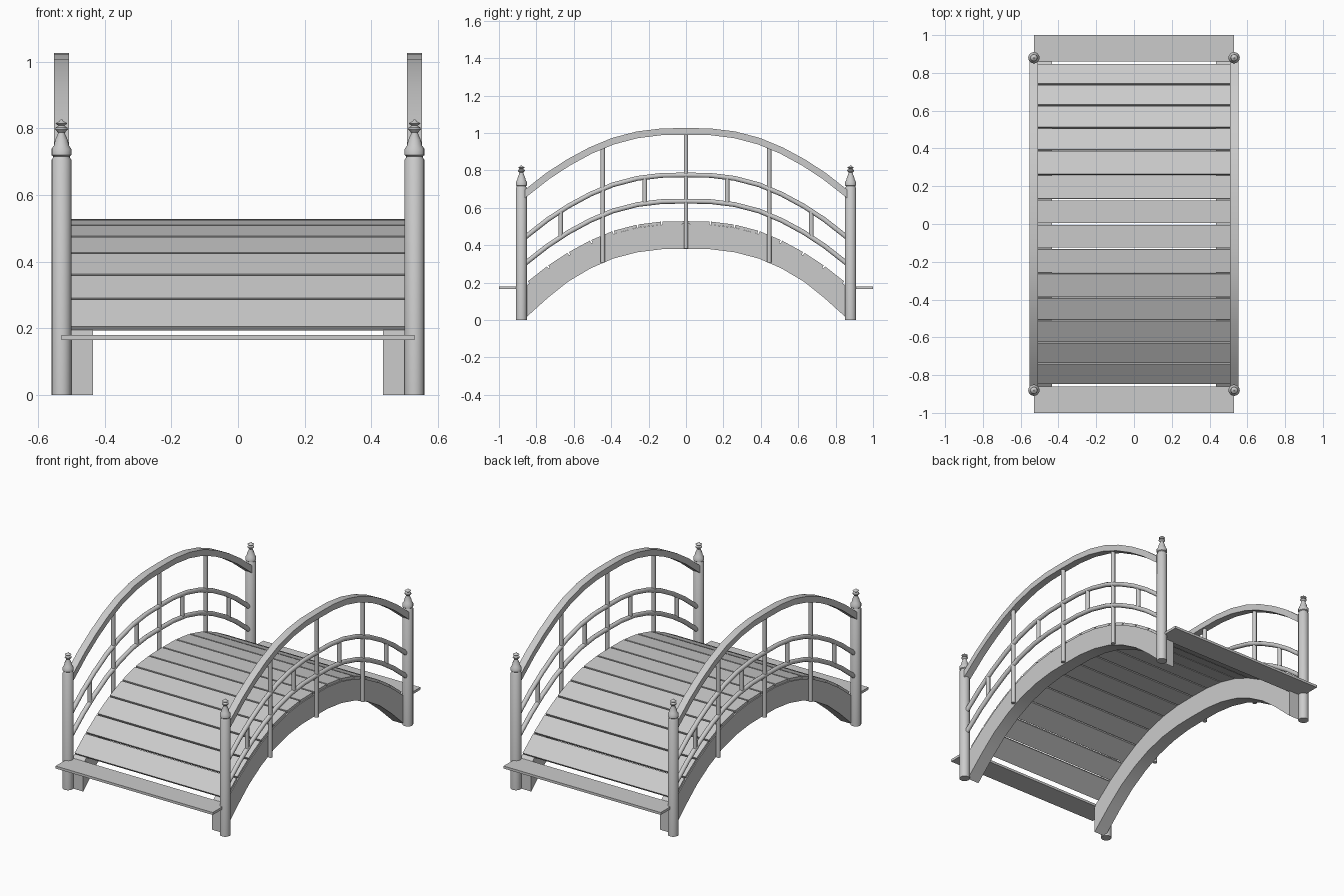
import bpy, bmesh, math

if "Cube" in bpy.data.objects:
    bpy.data.objects.remove(bpy.data.objects["Cube"])

# deck line: (y, z of the plank tops) for one half of the arch
HALF = [(0, .528), (.13, .526), (.26, .51), (.39, .476), (.51, .426),
        (.63, .361), (.74, .289), (.85, .203)]
ARCH = [(-y, z) for y, z in HALF[:0:-1]] + HALF
SIDE_X = .53


def deck_z(y):
    y = abs(y)
    for (a, za), (b, zb) in zip(HALF, HALF[1:]):
        if y <= b:
            break
    return za + (zb - za) * (y - a) / (b - a)


def add(name, verts, faces, smooth=None):
    me = bpy.data.meshes.new(name)
    me.from_pydata(verts, [], faces)
    bm = bmesh.new()
    bm.from_mesh(me)
    bmesh.ops.recalc_face_normals(bm, faces=bm.faces)
    bm.to_mesh(me)
    bm.free()
    ob = bpy.data.objects.new(name, me)
    bpy.context.collection.objects.link(ob)
    if smooth:
        bpy.ops.object.select_all(action='DESELECT')
        ob.select_set(True)
        bpy.context.view_layer.objects.active = ob
        bpy.ops.object.shade_smooth_by_angle(angle=math.radians(smooth))
    return ob


def ribbon(name, top, bottom, x0, x1, smooth=30):
    """Solid band in the yz plane between two lines, from x0 to x1."""
    verts, faces = [], []
    for (ya, za), (yb, zb) in zip(top, bottom):
        verts += [(x0, ya, za), (x1, ya, za), (x1, yb, zb), (x0, yb, zb)]
    n = len(top)
    for i in range(n - 1):
        for k in range(4):
            l = (k + 1) % 4
            faces.append((4*i + k, 4*i + l, 4*i + 4 + l, 4*i + 4 + k))
    faces += [(0, 1, 2, 3), tuple(4*(n - 1) + k for k in range(4))]
    return add(name, verts, faces, smooth)


def lathe(name, profile, x, y, n=16):
    verts, faces = [], []
    for r, z in profile:
        for k in range(n):
            a = 2 * math.pi * k / n
            verts.append((x + r*math.cos(a), y + r*math.sin(a), z))
    for i in range(len(profile) - 1):
        for k in range(n):
            l = (k + 1) % n
            faces.append((n*i + k, n*i + l, n*i + n + l, n*i + n + k))
    faces += [tuple(range(n)), tuple(range(n*(len(profile) - 1), n*len(profile)))]
    return add(name, verts, faces, 40)


def offset(line, d):
    """Shift a yz line along its normals."""
    out = []
    for i, (y, z) in enumerate(line):
        a, b = line[max(i - 1, 0)], line[min(i + 1, len(line) - 1)]
        dy, dz = b[0] - a[0], b[1] - a[1]
        l = math.hypot(dy, dz)
        out.append((y - dz/l*d, z + dy/l*d))
    return out


def raised(h):
    ends = [(-.87, deck_z(.87))], [(.87, deck_z(.87))]
    return [(y, z + h) for y, z in ends[0] + ARCH[1:-1] + ends[1]]


def flat_rail(name, h, t, x0, x1):
    c = raised(h)
    top, bot = offset(c, t/2), offset(c, -t/2)
    for line in (top, bot):          # plumb ends inside the posts
        for i in (0, -1):
            line[i] = (c[i][0], c[i][1] + (t*.63 if line is top else -t*.63))
    ribbon(name, top, bot, x0, x1)


def round_rail(name, h, r, x, n=10):
    c = raised(h)
    up, down = offset(c, 1), offset(c, -1)
    verts, faces = [], []
    for (y, z), (yu, zu) in zip(c, up):
        for k in range(n):
            a = 2*math.pi*k/n
            s = r*math.sin(a)
            verts.append((x + r*math.cos(a), y + (yu - y)*s, z + (zu - z)*s))
    for i in range(len(c) - 1):
        for k in range(n):
            l = (k + 1) % n
            faces.append((n*i + k, n*i + l, n*i + n + l, n*i + n + k))
    faces += [tuple(range(n)), tuple(range(n*(len(c) - 1), n*len(c)))]
    add(name, verts, faces, 50)


# deck planks, each tilted along the arch with a small gap
for i, ((ya, za), (yb, zb)) in enumerate(zip(ARCH, ARCH[1:])):
    g = .035
    a = (ya + (yb - ya)*g, za + (zb - za)*g)
    b = (yb - (yb - ya)*g, zb - (zb - za)*g)
    ribbon(f"plank_{i}", [a, b], offset([a, b], -.016), -.51, .51)

# level entry boards
for s, end in ((-1, "front"), (1, "back")):
    ribbon(f"entry_board_{end}", [(s*.86, .18), (s, .18)],
           [(s*.86, .165), (s, .165)], -.53, .53)

# underside of the arched side beams
LOW = [(0, .38), (.13, .378), (.26, .362), (.39, .328), (.51, .276),
       (.63, .205), (.74, .117), (.87, 0)]
beam_bottom = [(-y, z) for y, z in LOW[:0:-1]] + LOW
beam_top = raised(-.017)

POST = [(.03, 0), (.03, .705), (.026, .711), (.025, .716), (.03, .72), (.03, .738),
        (.023, .748), (.019, .765), (.011, .783), (.011, .788), (.019, .797),
        (.018, .802), (.009, .808), (.018, .815), (.007, .821), (.001, .828)]

for s, side in ((-1, "left"), (1, "right")):
    x = s * SIDE_X
    ribbon(f"beam_{side}", beam_top, beam_bottom, s*.435, s*.515)
    # corner posts with turned finials
    for e, end in ((-1, "front"), (1, "back")):
        lathe(f"post_{end}_{side}", POST, x, e*.88)
    # handrail and two lower rails
    flat_rail(f"handrail_{side}", .48, .036, x - .022, x + .022)
    round_rail(f"upper_rail_{side}", .247, .0135, x)
    round_rail(f"lower_rail_{side}", .107, .0135, x)
    # tall balusters down to the beam
    for y in (-.445, 0, .445):
        lathe(f"baluster_{side}", [(.0125, deck_z(y) - .146),
                                   (.0125, deck_z(y) + .48)], x, y, 10)
    # short spindles between the lower rails
    for y in (-.67, -.22, .22, .67):
        lathe(f"spindle_{side}", [(.0125, deck_z(y) + .107),
                                  (.0125, deck_z(y) + .247)], x, y, 10)
